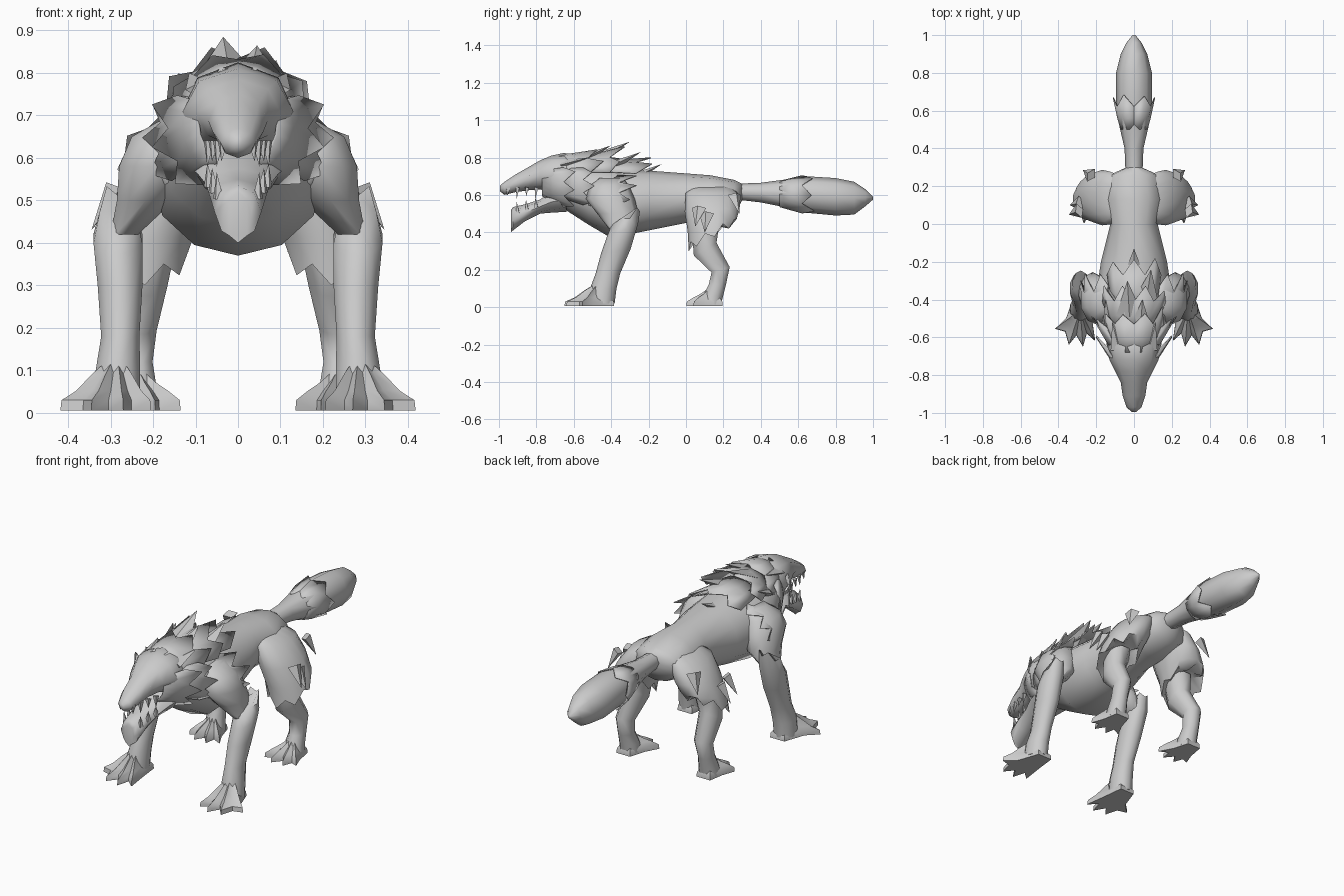
import bpy, math, random
from mathutils import Vector

if "Cube" in bpy.data.objects:
    bpy.data.objects.remove(bpy.data.objects["Cube"])

random.seed(4)
fur = bpy.data.materials.new("grey_fur")
fur.diffuse_color = (0.6, 0.6, 0.6, 1)
fur.use_nodes = True
fur.node_tree.nodes["Principled BSDF"].inputs["Base Color"].default_value = fur.diffuse_color


def make(name, verts, faces, mirror=False, angle=55):
    me = bpy.data.meshes.new(name)
    me.from_pydata(verts, [], faces)
    me.materials.append(fur)
    ob = bpy.data.objects.new(name, me)
    bpy.context.collection.objects.link(ob)
    bpy.ops.object.select_all(action='DESELECT')
    ob.select_set(True)
    bpy.context.view_layer.objects.active = ob
    bpy.ops.object.mode_set(mode='EDIT')
    bpy.ops.mesh.select_all(action='SELECT')
    bpy.ops.mesh.normals_make_consistent(inside=False)
    bpy.ops.object.mode_set(mode='OBJECT')
    bpy.ops.object.shade_smooth_by_angle(angle=math.radians(angle))
    if mirror:
        ob.modifiers.new("mirror", 'MIRROR').use_mirror_merge = False
    return ob


def skin(rings):
    """Join equal closed rings and cap both ends."""
    n = len(rings[0])
    verts = [p for r in rings for p in r]
    faces = [(k*n+i, k*n+(i+1) % n, (k+1)*n+(i+1) % n, (k+1)*n+i)
             for k in range(len(rings)-1) for i in range(n)]
    faces += [tuple(range(n)), tuple(range(len(verts)-n, len(verts)))]
    return verts, faces


def along_y(name, rings, n=10, mirror=False):
    """Each ring: y, half width, bottom z, top z."""
    out = []
    for y, rx, lo, hi in rings:
        a = [2*math.pi*i/n for i in range(n)]
        out.append([(rx*math.sin(t), y, (lo+hi)/2+(hi-lo)/2*math.cos(t)) for t in a])
    return make(name, *skin(out), mirror)


def along_z(name, rings, n=8, jag_ring=None, jag=0):
    """Mirrored limb. Each ring: z, x inner, x outer, y front, y back, pitch."""
    out = []
    for k, (z, x0, x1, y0, y1, pitch) in enumerate(rings):
        ring = []
        for i in range(n):
            t = 2*math.pi*(i+0.5)/n
            s, c = math.sin(t)*1.05, math.cos(t)*1.05
            dz = jag*(1 if i % 2 else -1) if k == jag_ring else 0
            ring.append(((x0+x1)/2+(x1-x0)/2*c, (y0+y1)/2+(y1-y0)/2*s, z+pitch*s+dz))
        out.append(ring)
    return make(name, *skin(out), True)


def spike(name, base, tip, w, h, mirror=False):
    """Four-sided tapered point from base to tip."""
    b, t = Vector(base), Vector(tip)
    d = (t-b).normalized()
    side = d.cross(Vector((0, 0, 1)))
    side = side.normalized() if side.length > 0.05 else Vector((1, 0, 0))
    up = side.cross(d)
    ring = [b+side*w, b+up*h, b-side*w, b-up*h]
    return make(name, [*ring, t], [(0, 1, 4), (1, 2, 4), (2, 3, 4), (3, 0, 4), (3, 2, 1, 0)], mirror, 30)


def collar(name, base, mid, tip, a0, a1, count, mirror=False):
    """Jagged fur skirt round y. Rows: y, half width, centre z, half height."""
    def at(row, t):
        y, rx, cz, rz = row
        return (rx*math.sin(t), y, cz+rz*math.cos(t))
    verts, faces = [], []
    step = math.radians(a1-a0)/(2*count)
    for i in range(2*count+1):
        t = math.radians(a0)+i*step
        end = list(at(tip if i % 2 else mid, t))
        if i % 2:
            k = random.uniform(-0.025, 0.02)
            end[1] += k
            end[2] += k*0.4
        mids = at(tuple((p+q)/2 for p, q in zip(base, mid)), t)
        verts += [at(base, t), mids, tuple(end)]
    for i in range(2*count):
        for k in (0, 1):
            j = 3*i+k
            faces.append((j, j+3, j+4, j+1))
    ob = make(name, verts, faces, mirror, 30)
    ob.modifiers.new("thickness", 'SOLIDIFY').thickness = 0.006
    return ob


# Torso, neck and tail
along_y("torso", [(0.30, .04, .57, .66), (0.26, .13, .50, .68), (0.13, .155, .47, .705),
                  (0, .125, .45, .715), (-.2, .175, .41, .73), (-.4, .205, .37, .745),
                  (-.52, .18, .44, .76), (-.66, .11, .53, .78)], 12)
along_y("tail", [(0.27, .045, .575, .66), (.40, .05, .56, .665), (.55, .085, .53, .685),
                 (.64, .095, .505, .70), (.80, .095, .49, .69), (.90, .07, .495, .67),
                 (.96, .04, .54, .63), (1.0, .008, .575, .59)], 8)
collar("tail_fur", (.50, .072, .605, .07), (.62, .105, .603, .102), (.69, .112, .605, .105), 0, 360, 6)

# Skull, muzzle and jaw
along_y("head", [(-.58, .11, .56, .80), (-.65, .135, .58, .825), (-.72, .13, .61, .81),
                 (-.78, .10, .63, .785), (-.84, .07, .625, .75), (-.91, .06, .615, .71),
                 (-.97, .04, .60, .67), (-.995, .012, .62, .65)], 8)
along_y("lower_jaw", [(-.64, .11, .51, .64), (-.72, .095, .505, .62), (-.78, .075, .50, .575),
                      (-.86, .065, .46, .55), (-.925, .055, .41, .535), (-.935, .03, .40, .52)], 8)
spike("brow", (.04, -.83, .705), (.135, -.66, .70), .025, .022, True)
spike("ear", (.08, -.66, .76), (.115, -.52, .80), .045, .025, True)
for i in range(4):
    y = -.95+i*.05
    x = .035+i*.011
    spike("upper_tooth", (x, y, .64), (x+.004, y-.005, .592-.012*(i % 2)), .016, .012, True)
    if i:
        spike("lower_tooth", (x, y, .49+i*.014), (x+.004, y-.006, .555+.011*i), .015, .012, True)

# Cheek and neck fur
collar("cheek_fur", (-.77, .095, .68, .10), (-.655, .165, .67, .155), (-.61, .21, .67, .19), 60, 150, 3, True)
collar("neck_fur", (-.67, .12, .66, .13), (-.55, .19, .64, .165), (-.49, .225, .64, .19), 50, 125, 3, True)

# Layered mane over neck and back
collar("mane_front", (-.68, .11, .69, .125), (-.53, .16, .68, .152), (-.46, .175, .69, .17), -80, 80, 4)
collar("mane_middle", (-.56, .12, .69, .12), (-.41, .175, .68, .155), (-.34, .195, .69, .175), -75, 75, 4)
collar("mane_back", (-.45, .13, .68, .11), (-.27, .16, .665, .12), (-.19, .165, .67, .13), -65, 65, 3)
for y, z, x in ((-.30, .885, -.035), (-.40, .865, .045), (-.24, .83, .09),
                (-.33, .80, -.14), (-.13, .765, 0)):
    spike("mane_tuft", (x*.7, y-.18, z-.09), (x, y, z), .07, .03)

# Shoulders and front legs
along_z("shoulder", [(.69, .10, .18, -.46, -.34, 0), (.65, .09, .25, -.51, -.31, 0),
                     (.58, .10, .28, -.53, -.28, 0), (.50, .15, .285, -.47, -.26, 0),
                     (.42, .235, .30, -.41, -.29, 0)], 10)
collar("shoulder_fur", (-.52, .19, .59, .09), (-.36, .27, .59, .13), (-.28, .285, .59, .14), 25, 135, 4, True)
along_z("front_leg", [(.475, .24, .325, -.395, -.25, .05), (.41, .225, .34, -.42, -.26, .035),
                      (.30, .225, .33, -.45, -.30, .01), (.18, .232, .322, -.48, -.355, 0),
                      (.10, .23, .335, -.51, -.375, 0), (.02, .23, .34, -.52, -.385, 0)], 10, 0, .016)

# Hind legs: flared thigh with a ragged hem, then shank and hock
along_z("thigh", [(.65, .04, .11, .05, .23, 0), (.61, .05, .20, .005, .27, 0),
                  (.52, .07, .265, 0, .28, .01), (.44, .10, .305, .015, .265, .03),
                  (.385, .12, .32, .02, .235, .06), (.41, .16, .27, .06, .18, .04)], 14, 4, .022)
for tip in ((.345, .05, .43), (.34, .10, .40), (.27, .285, .50)):
    t = Vector(tip)
    spike("thigh_fur", (t.x*.84, t.y*.8+.03, t.z+.10), t, .04, .025, True)
along_z("hind_leg", [(.42, .14, .27, .03, .18, .02), (.31, .165, .275, .04, .165, .035),
                     (.20, .19, .28, .135, .235, .015), (.12, .20, .28, .12, .215, 0),
                     (.06, .19, .285, .09, .20, 0), (.015, .185, .29, .08, .19, 0)])


def paw(name, ankle, outline):
    """Splayed foot: ragged toe outline rising smoothly to the ankle."""
    a = Vector(ankle)
    rings = []
    for f, z in ((0, .006), (.02, .03), (.28, .052), (.55, a.z*.75), (.8, a.z)):
        ring = [Vector((x, y, 0)).lerp(Vector((a.x, a.y, 0)), f) for x, y in outline]
        rings.append([(p.x, p.y, z) for p in ring])
    make(name, *skin(rings), True, 45)


paw("front_paw", (.285, -.455, .12),
    ((.235, -.385), (.32, -.385), (.36, -.50), (.418, -.555), (.365, -.57), (.345, -.64), (.305, -.59),
     (.27, -.65), (.25, -.58), (.205, -.62), (.222, -.50)))
paw("hind_paw", (.24, .14, .095),
    ((.20, .195), (.28, .195), (.295, .11), (.32, .04), (.285, .055), (.265, .002), (.235, .05),
     (.195, .002), (.185, .06), (.135, .035), (.175, .11)))
